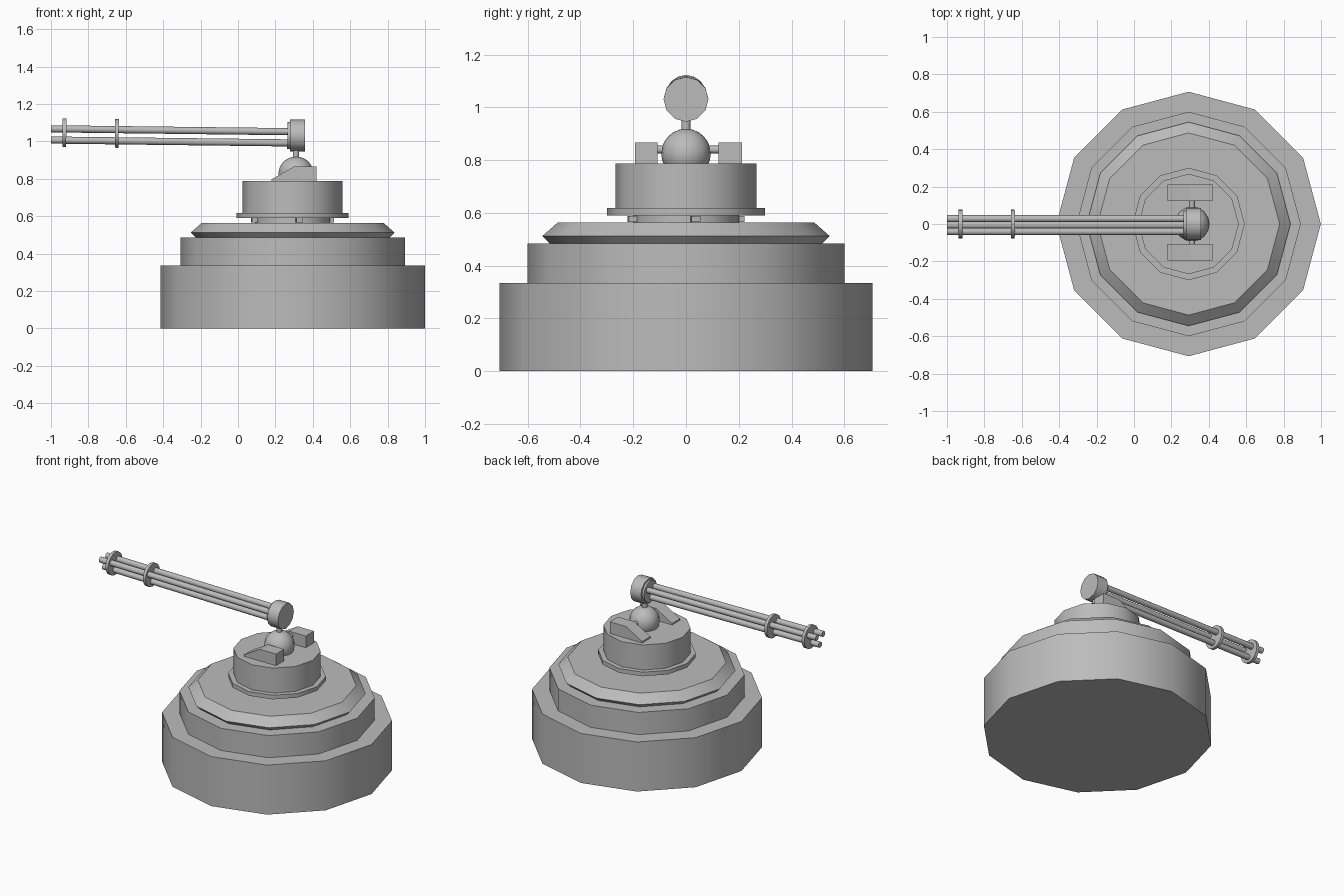
import bpy
import math
from mathutils import Matrix, Vector

cube = bpy.data.objects.get("Cube")
if cube:
    bpy.data.objects.remove(cube, do_unlink=True)

grey = bpy.data.materials.new("plain_grey")
grey.use_nodes = True
grey.diffuse_color = (0.5, 0.5, 0.5, 1)
grey.node_tree.nodes["Principled BSDF"].inputs["Base Color"].default_value = (0.5, 0.5, 0.5, 1)

BASE_X = 0.292   # axis of the round base
HEAD_X = 0.31    # axis of the pivot ball


def finish(name, angle=35):
    ob = bpy.context.object
    ob.name = name
    ob.data.materials.append(grey)
    bpy.ops.object.shade_smooth_by_angle(angle=math.radians(angle))
    return ob


def tier(name, z0, z1, r0, r1=None):
    """Twelve-sided stacked disc of the base."""
    bpy.ops.mesh.primitive_cone_add(
        vertices=12, radius1=r0, radius2=r0 if r1 is None else r1,
        depth=z1 - z0, location=(BASE_X, 0, (z0 + z1) / 2))
    return finish(name)


def rod(name, start, end, radius, sides=12):
    """Cylinder between two points."""
    a, b = Vector(start), Vector(end)
    bpy.ops.mesh.primitive_cylinder_add(
        vertices=sides, radius=radius, depth=(b - a).length,
        location=(a + b) / 2, rotation=(b - a).to_track_quat('Z', 'Y').to_euler())
    return finish(name)


def prism(name, outline, y0, y1):
    """Extrude an x-z outline along y."""
    n = len(outline)
    verts = [(x, y, z) for y in (y0, y1) for x, z in outline]
    faces = [tuple(range(n)), tuple(reversed(range(n, 2 * n)))]
    faces += [(i, i + n, (i + 1) % n + n, (i + 1) % n) for i in range(n)]
    mesh = bpy.data.meshes.new(name)
    mesh.from_pydata(verts, [], faces)
    ob = bpy.data.objects.new(name, mesh)
    bpy.context.collection.objects.link(ob)
    bpy.ops.object.select_all(action='DESELECT')
    ob.select_set(True)
    bpy.context.view_layer.objects.active = ob
    return finish(name, 20)


# Stepped base
tier("base_lower", 0, 0.335, 0.707)
tier("base_middle", 0.335, 0.485, 0.6)
tier("base_cap_underside", 0.485, 0.512, 0.518, 0.545)
tier("base_cap_slope", 0.512, 0.563, 0.545, 0.487)

# Swivel neck with small lugs, flange and turret drum
tier("swivel_neck", 0.563, 0.59, 0.2)
for i in range(4):
    a = math.radians(90 * i + 10)
    bpy.ops.mesh.primitive_cube_add(
        size=1, location=(BASE_X + 0.205 * math.cos(a), 0.205 * math.sin(a), 0.577),
        rotation=(0, 0, a))
    bpy.context.object.scale = (0.035, 0.035, 0.024)
    finish("swivel_lug")
tier("turret_flange", 0.59, 0.618, 0.3)
tier("turret_drum", 0.618, 0.787, 0.268)

# Pivot ball, axle and wedge brackets
bpy.ops.mesh.primitive_uv_sphere_add(segments=16, ring_count=12, radius=0.094,
                                     location=(HEAD_X, 0, 0.825))
finish("pivot_ball")
rod("pivot_axle", (HEAD_X, -0.13, 0.84), (HEAD_X, 0.14, 0.84), 0.015)
wedge = [(0.18, 0.78), (0.42, 0.78), (0.42, 0.866), (0.3, 0.866), (0.18, 0.797)]
prism("bracket_right", wedge, -0.194, -0.108)
prism("bracket_left", wedge, 0.124, 0.212)
rod("gun_post", (HEAD_X, 0, 0.9), (HEAD_X, 0, 0.97), 0.017)


def bore(x, dy=0.0, dz=0.0):
    """Point along the slightly raised gun axis."""
    return (x, dy, 1.031 + 0.012 * (0.32 - x) + dz)


# Breech
rod("breech_drum", bore(0.358), bore(0.278), 0.085)
rod("breech_collar", bore(0.28), bore(0.264), 0.072)

# Three long barrels: two above, one below
for i in range(3):
    a = math.radians(30 + 120 * i)
    dy, dz = 0.04 * math.cos(a) - 0.006, 0.04 * math.sin(a)
    rod("barrel", bore(-1, dy, dz), bore(0.28, dy, dz), 0.019)

# Barrel clamps
for x in (-0.928, -0.648):
    rod("barrel_clamp", bore(x - 0.01), bore(x + 0.01), 0.077, 16)
